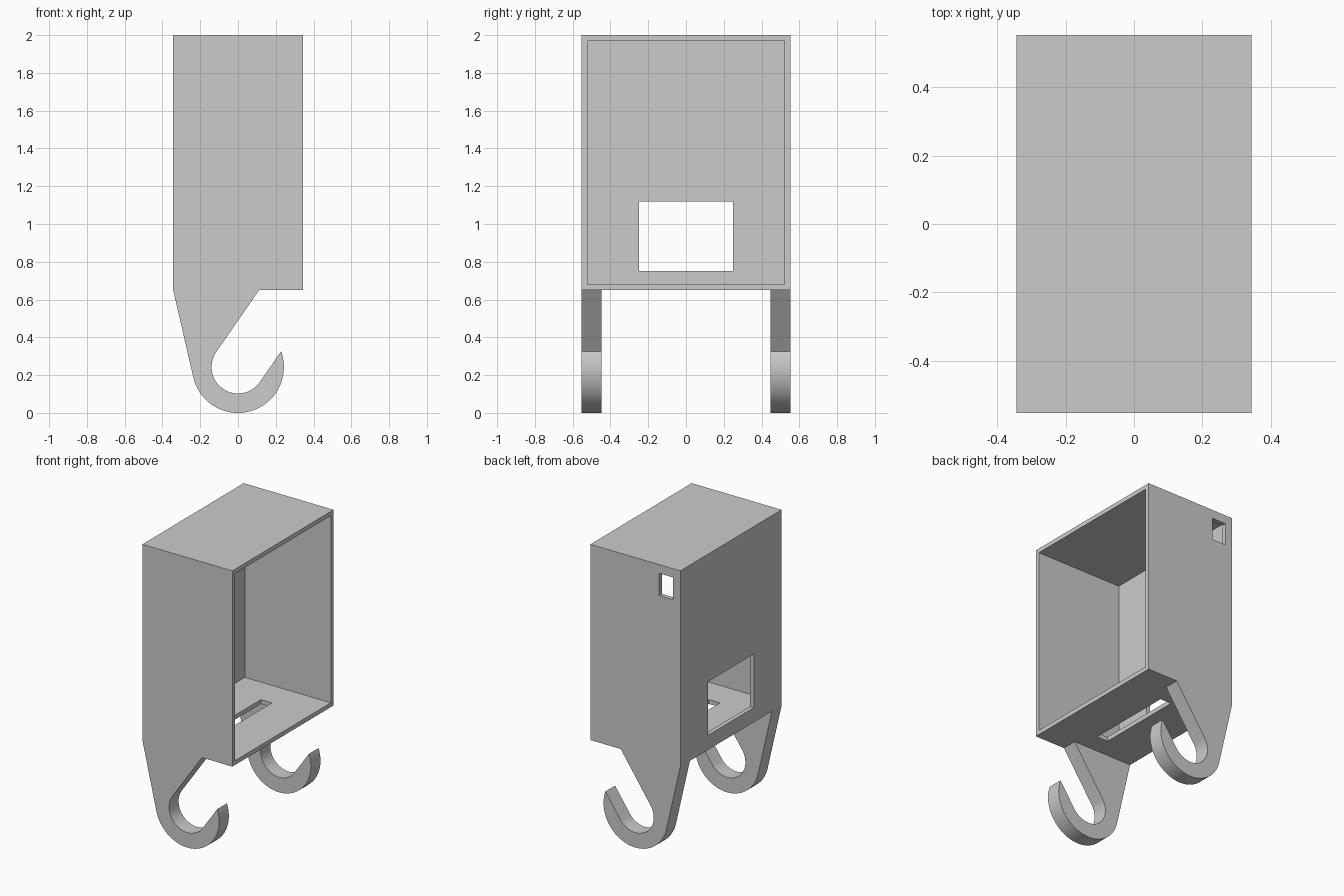
import bpy, bmesh
from math import cos, sin, radians

cube = bpy.data.objects.get("Cube")
if cube:
    bpy.data.objects.remove(cube, do_unlink=True)

# One plain grey for everything
grey = bpy.data.materials.new("plain grey")
grey.use_nodes = True
COLOUR = (0.6, 0.6, 0.6, 1)
grey.diffuse_color = COLOUR
for node in grey.node_tree.nodes:
    if node.type == 'BSDF_PRINCIPLED':
        node.inputs["Base Color"].default_value = COLOUR

HX, HY = 0.343, 0.552      # half width and half depth
Z0, Z1 = 0.65, 2.0         # bottom and top of the housing
WALL = 0.03
HOOK = 0.105               # hook thickness


def make_object(name, bm):
    bmesh.ops.recalc_face_normals(bm, faces=bm.faces)
    mesh = bpy.data.meshes.new(name)
    bm.to_mesh(mesh)
    bm.free()
    mesh.materials.append(grey)
    obj = bpy.data.objects.new(name, mesh)
    bpy.context.collection.objects.link(obj)
    return obj


def box(name, xs, ys, zs):
    bm = bmesh.new()
    bmesh.ops.create_cube(bm, size=1)
    for v in bm.verts:
        v.co = [lo + (hi - lo) * (c + 0.5) for c, (lo, hi) in zip(v.co, (xs, ys, zs))]
    return make_object(name, bm)


def activate(obj):
    bpy.ops.object.select_all(action='DESELECT')
    obj.select_set(True)
    bpy.context.view_layer.objects.active = obj


def cut(target, *extent):
    cutter = box("cutter", *extent)
    cutter.hide_render = True
    mod = target.modifiers.new("cut", 'BOOLEAN')
    mod.operation, mod.solver, mod.object = 'DIFFERENCE', 'EXACT', cutter
    activate(target)
    bpy.ops.object.modifier_apply(modifier=mod.name)
    bpy.data.objects.remove(cutter, do_unlink=True)


# Housing, hollow and open on its left side
housing = box("housing", (-HX, HX), (-HY, HY), (Z0, Z1))
cut(housing, (-HX + WALL, HX + 0.1), (-HY + WALL, HY - WALL), (Z0 + WALL, Z1 - WALL))
# Window in the closed side wall
cut(housing, (-HX - 0.1, -HX + 0.1), (-0.25, 0.25), (0.75, 1.12))
# Slot in the floor
cut(housing, (-0.042, 0.042), (-0.31, 0.31), (Z0 - 0.1, Z0 + 0.1))
# Small hole in the back wall
cut(housing, (-0.287, -0.182), (HY - 0.1, HY + 0.1), (1.787, 1.94))


# Hook outline: straight flank, outer arc, tip, inner arc, straight return
def arc(radius, start, end, steps):
    angles = [radians(start + (end - start) * i / steps) for i in range(steps + 1)]
    return [(radius * cos(a), 0.243 + radius * sin(a)) for a in angles]


outline = [(-HX, Z0)]
outline += arc(0.243, 193, 380, 48)
outline += arc(0.14, -35, -215, 48)
outline += [(0.112, Z0)]


def hook(name, y):
    bm = bmesh.new()
    face = bm.faces.new([bm.verts.new((x, y, z)) for x, z in outline])
    side = bmesh.ops.extrude_face_region(bm, geom=[face])["geom"]
    moved = [g for g in side if isinstance(g, bmesh.types.BMVert)]
    bmesh.ops.translate(bm, vec=(0, HOOK, 0), verts=moved)
    obj = make_object(name, bm)
    activate(obj)
    bpy.ops.object.shade_smooth_by_angle(angle=radians(30))


hook("front_hook", -HY)
hook("back_hook", HY - HOOK)
